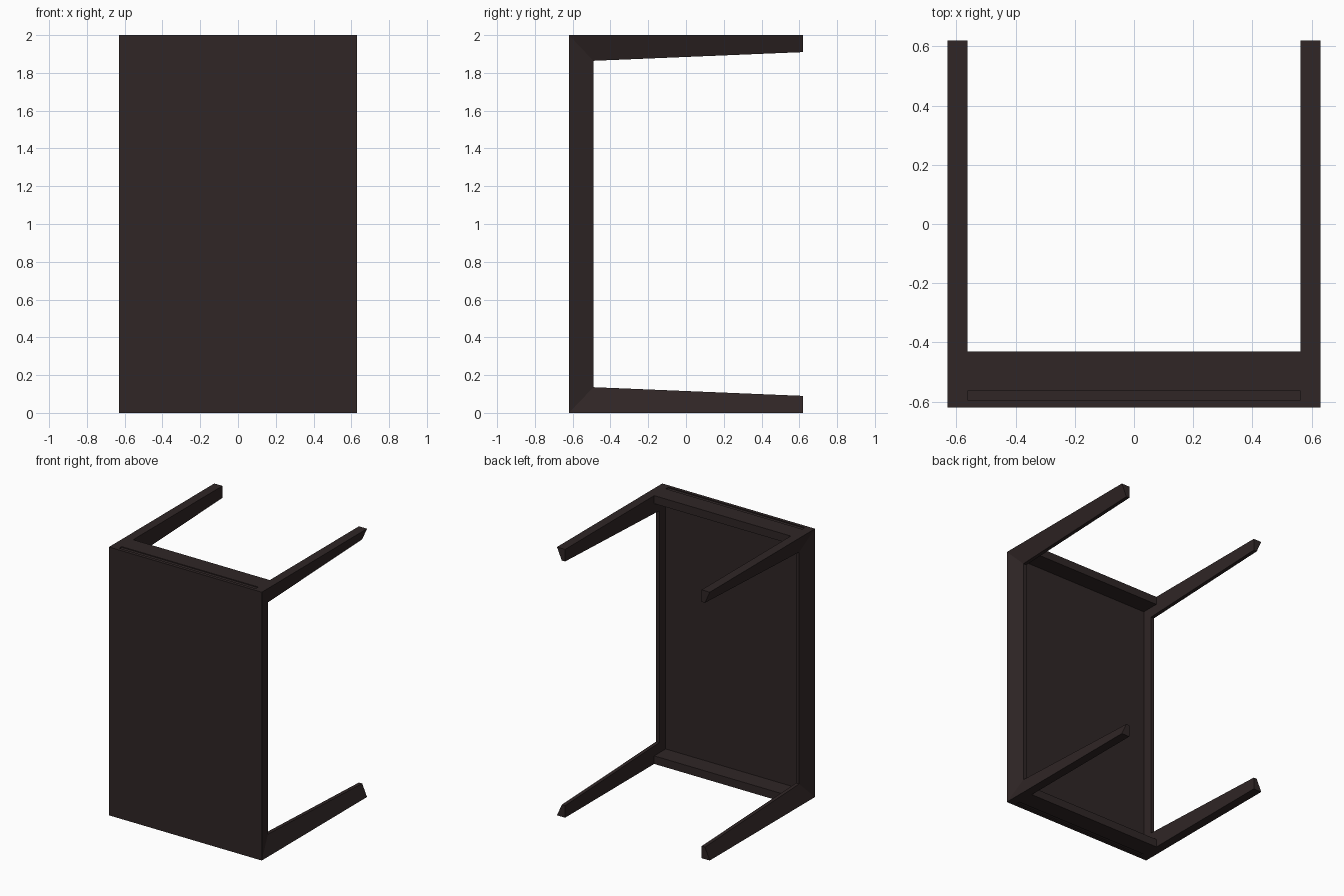
import bpy, bmesh

if "Cube" in bpy.data.objects:
    bpy.data.objects.remove(bpy.data.objects["Cube"])

# Single dark brown-black wood colour
wood = bpy.data.materials.new("dark_wood")
wood.diffuse_color = (0.029, 0.019, 0.019, 1)
wood.use_nodes = True
wood.node_tree.nodes["Principled BSDF"].inputs["Base Color"].default_value = wood.diffuse_color


def finish(name, bm):
    bmesh.ops.recalc_face_normals(bm, faces=bm.faces)
    me = bpy.data.meshes.new(name)
    bm.to_mesh(me)
    bm.free()
    me.materials.append(wood)
    ob = bpy.data.objects.new(name, me)
    bpy.context.collection.objects.link(ob)
    return ob


def box(name, x, y, z):
    bm = bmesh.new()
    bmesh.ops.create_cube(bm, size=1)
    for v in bm.verts:
        v.co = [r[0] + (c + 0.5) * (r[1] - r[0]) for c, r in zip(v.co, (x, y, z))]
    return finish(name, bm)


# Side frames: mitred rail and two tapered legs, outer faces slanting inward
outer = [(0.62, 0), (-0.62, 0), (-0.62, 2), (0.62, 2)]
inner = [(0.62, 0.09), (-0.49, 0.136), (-0.49, 1.864), (0.62, 1.91)]


def side_frame(name, s):
    bm = bmesh.new()
    rings = []
    for o, i in zip(outer, inner):
        section = [(0.63, o), (0.563, o), (0.563, i), (0.59, i)]
        rings.append([bm.verts.new((s * x, p[0], p[1])) for x, p in section])
    for a, b in zip(rings, rings[1:]):
        for k in range(4):
            n = (k + 1) % 4
            bm.faces.new((a[k], a[n], b[n], b[k]))
    bm.faces.new(rings[0])
    bm.faces.new(rings[-1])
    return finish(name, bm)


side_frame("left_leg_frame", -1)
side_frame("right_leg_frame", 1)

# Table top, in two layers with a slim shadow gap at the ends
W = (-0.563, 0.563)
box("top_board", W, (-0.62, -0.595), (0, 2))
box("top_core", W, (-0.595, -0.565), (0.006, 1.994))

# End aprons between the legs
box("lower_apron", W, (-0.565, -0.43), (0, 0.06))
box("upper_apron", W, (-0.565, -0.43), (1.94, 2))
